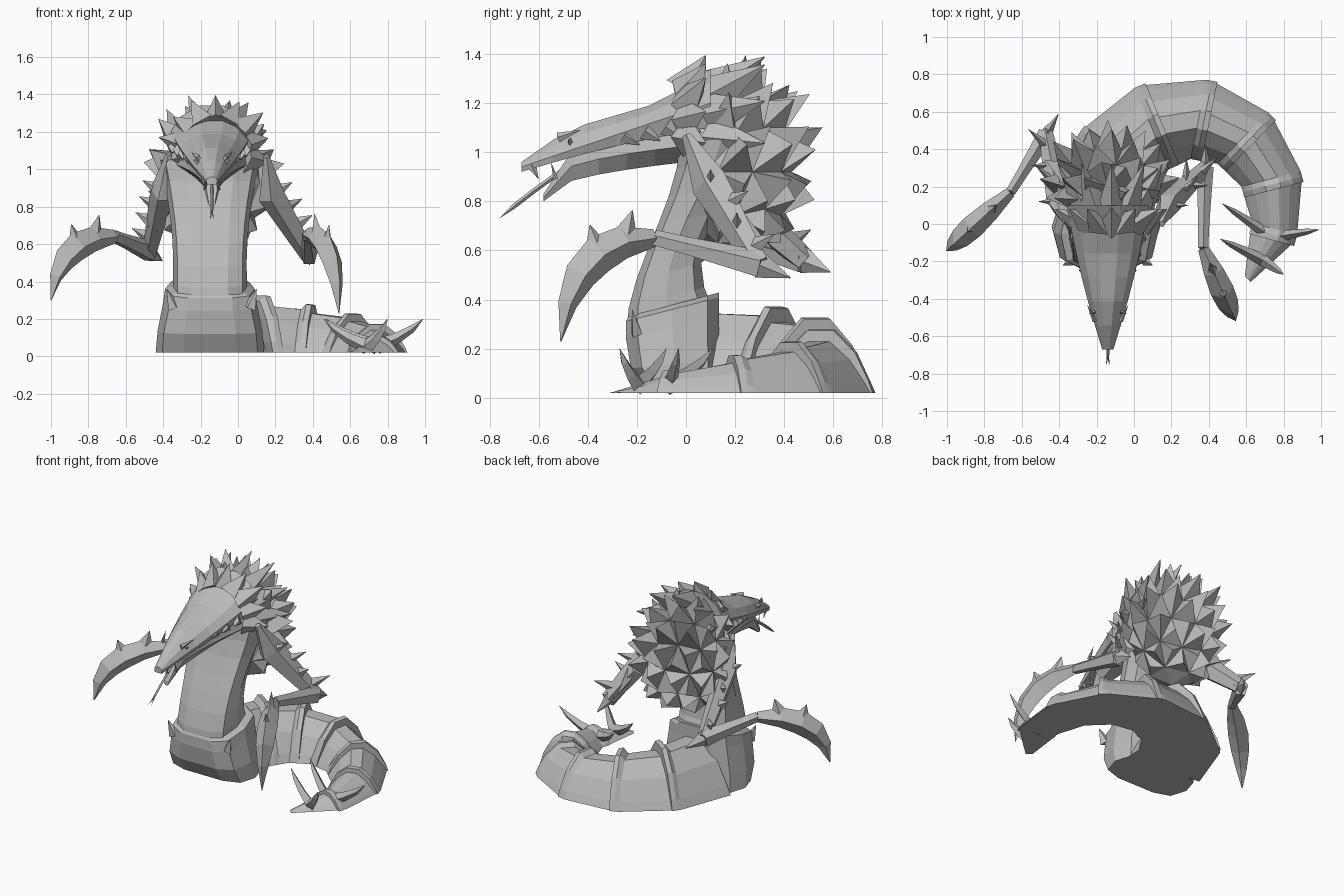
import bpy, bmesh, math, random
from mathutils import Vector

random.seed(4)
if "Cube" in bpy.data.objects:
    bpy.data.objects.remove(bpy.data.objects["Cube"])

MIDDLE = -0.14  # centre of the body across x
UP = Vector((0, 0, 1))
BACK = Vector((0, 1, 0))

shade = 0.5
colour = (shade, shade, shade, 1)
grey = bpy.data.materials.new("stone_grey")
grey.use_nodes = True
grey.diffuse_color = colour
grey.node_tree.nodes["Principled BSDF"].inputs["Base Color"].default_value = colour


def finish(bm, name):
    bmesh.ops.recalc_face_normals(bm, faces=bm.faces)
    mesh = bpy.data.meshes.new(name)
    bm.to_mesh(mesh)
    bm.free()
    mesh.materials.append(grey)
    bpy.context.collection.objects.link(bpy.data.objects.new(name, mesh))


def mix(start, end, t):
    return start + (end - start) * t


def steps(count):
    return [i / (count - 1) for i in range(count)]


def add_loft(bm, rings):
    rows = [[bm.verts.new(point) for point in ring] for ring in rings]
    for row, following in zip(rows, rows[1:]):
        for i in range(len(row)):
            bm.faces.new((row[i - 1], row[i], following[i], following[i - 1]))
    bm.faces.new(rows[0])
    bm.faces.new(rows[-1])


def across(direction):
    """Two unit vectors at right angles to a direction."""
    side = direction.cross(UP).normalized()
    return side, side.cross(direction).normalized()


def add_limb(bm, path, radii, sides=5, flat=0.8):
    rings = []
    for i, (point, radius) in enumerate(zip(path, radii)):
        ahead, behind = path[min(i + 1, len(path) - 1)], path[max(i - 1, 0)]
        side, rise = across((ahead - behind).normalized())
        angles = [math.tau * k / sides for k in range(sides)]
        rings.append([point + radius * (rise * math.cos(a) + side * flat * math.sin(a)) for a in angles])
    add_loft(bm, rings)


def add_spike(bm, base, tip, radius, flat=0.6):
    add_limb(bm, [Vector(base), Vector(tip)], [radius, radius / 40], 4, flat)


def bend(start, control, end, count):
    """Points along a simple curve."""
    return [mix(mix(start, control, t), mix(control, end, t), t) for t in steps(count)]


def trunk_ring(z, front, back, half, lean=0.0):
    """Rounded box, its flat side to the chest; lean lifts the back."""
    ring = []
    for k in range(10):
        a = math.tau * (k + 0.5) / 10
        u, v = [math.copysign(abs(c) ** 0.6, c) for c in (math.sin(a), -math.cos(a))]
        depth = (v + 1) / 2
        ring.append(Vector((MIDDLE - 0.01 + u * half, mix(front, back, depth), z + lean * depth)))
    return ring


# Upright trunk, curving back and widening to the shoulders
bm = bmesh.new()
rings = []
for t in steps(8):
    swing = t * t * (3 - 2 * t)
    waist = math.sin(math.pi * t)
    front = mix(-0.25, -0.03, swing)
    back = mix(0.12, 0.32, swing) - 0.12 * waist
    rings.append(trunk_ring(mix(0.25, 1.05, t), front, back, mix(0.2, 0.27, t) - 0.03 * waist, 0.1 * (1 - t)))
add_loft(bm, rings)
finish(bm, "trunk")

# Chest block, undercut at the front, with a sloping collar and pointed corners
bm = bmesh.new()
add_loft(bm, [trunk_ring(z, front, 0.14, half, lean) for z, front, half, lean in (
    (0.02, -0.17, 0.29, 0), (0.12, -0.23, 0.28, 0.03), (0.24, -0.25, 0.25, 0.1),
    (0.31, -0.25, 0.24, 0.1), (0.33, -0.24, 0.2, 0.1))])
for s in (-1, 1):
    add_spike(bm, (MIDDLE + 0.2 * s, -0.2, 0.26), (MIDDLE + 0.24 * s, -0.22, 0.36), 0.04)
finish(bm, "chest_block")


# Coiled tail: flared segments along an ellipse, flat beneath
def tail_point(t):
    angle = math.radians(mix(175, -48, t))
    return Vector((0.3 + 0.46 * math.cos(angle), 0.07 + 0.49 * math.sin(angle), 0))


def tail_ring(t, flare=1.0, shift=0.0):
    along = (tail_point(t + 0.01) - tail_point(t - 0.01)).normalized()
    side, rise = across(along)
    left = max(1 - t, 0.002)
    ring = []
    for k in steps(8):
        u, v = -math.cos(math.pi * k), math.sin(math.pi * k) ** 2
        wide = u * 0.27 * left ** 0.4 * mix(1, flare, v)
        high = 0.02 + 0.37 * left ** 0.75 * v * flare
        ring.append(tail_point(t) + along * shift + side * wide + rise * high)
    return ring


bm = bmesh.new()
stations = steps(8)
for start, end in zip(stations, stations[1:]):
    rings = [tail_ring(start, 0.92, -0.01)]
    if end < 1:
        rings += [tail_ring(end, 1, -0.04), tail_ring(end, 1.12, -0.01), tail_ring(end, 1.1, 0.02)]
    else:
        rings.append(tail_ring(end))
    add_loft(bm, rings)
finish(bm, "tail_segments")

# Hooked thorns on both sides of the tail end
bm = bmesh.new()
for root, outer, inner in ((0.86, (0.99, -0.03, 0.2), (0.47, 0.11, 0.2)),
                           (0.93, (0.8, -0.27, 0.2), (0.46, -0.08, 0.2))):
    for tip in (Vector(outer), Vector(inner)):
        base = tail_point(root) + 0.05 * UP
        knee = mix(base, tip, 0.7) - 0.04 * UP
        add_limb(bm, bend(base, knee, tip, 4), [0.04, 0.03, 0.02, 0.001], 4)
finish(bm, "tail_thorns")

# Spiny hump: every rear face is drawn out into a thorn
bm = bmesh.new()
bmesh.ops.create_icosphere(bm, subdivisions=2, radius=1)
for vert in bm.verts:
    x, y, z = vert.co
    vert.co = (MIDDLE + 0.27 * x, 0.2 + 0.23 * y, 0.92 + 0.34 * z)
bm.normal_update()
for face in [f for f in bm.faces if f.normal.y > -0.35 and f.normal.z > -0.75]:
    normal, centre = face.normal.copy(), face.calc_center_median()
    high = max(0, min(1, 2 * (centre.z - 0.6)))
    length = mix(0.06, 0.16, high) * random.uniform(0.8, 1.2)
    tip = bmesh.ops.poke(bm, faces=[face])["verts"][0]
    tip.co = centre + (normal + 0.35 * BACK + 0.45 * high * UP).normalized() * length
finish(bm, "spiny_hump")

# Skull: a long wedge widening towards the crest
bm = bmesh.new()
rings = []
for t in steps(7):
    bulge = 0.03 * math.sin(math.pi * t)
    top = mix(0.96, 1.34, t) + 0.03 * math.sin(math.tau * t)
    side, bottom = mix(0.94, 1.2, t), mix(0.92, 1.1, t) + bulge / 2
    half = mix(0.03, 0.22, t) + bulge / 2
    profile = [(0.3, top), (0.75, mix(side, top, 0.6)), (1, side), (0.85, bottom)]
    profile += [(-u, z) for u, z in reversed(profile)]
    rings.append([Vector((MIDDLE + u * half, mix(-0.67, 0.1, t), z)) for u, z in profile])
add_loft(bm, rings)
finish(bm, "skull")

# Lower jaw, closing on the skull and running back into the throat
bm = bmesh.new()
rings = []
for t in steps(7):
    top, bottom, half = 0.83 + 0.27 * t ** 0.25, 0.8 + 0.17 * t ** 0.4, mix(0.02, 0.22, t)
    profile = [(0.5, bottom), (1, mix(bottom, top, 0.5)), (0.9, top)]
    profile += [(-u, z) for u, z in reversed(profile)]
    rings.append([Vector((MIDDLE + u * half, mix(-0.58, 0.1, t), z)) for u, z in profile])
add_loft(bm, rings)
finish(bm, "lower_jaw")

# Fangs, brow horns, eyes and ragged cheeks
bm = bmesh.new()
for s in (-1, 1):
    def place(x, y, z):
        return Vector((MIDDLE + s * x, y, z))
    add_spike(bm, place(0.03, -0.63, 0.95), place(0.03, -0.6, 0.89), 0.02)
    add_spike(bm, place(0.04, -0.53, 0.89), place(0.04, -0.55, 0.96), 0.01)
    add_spike(bm, place(0.07, -0.52, 1.06), place(0.11, -0.43, 1.09), 0.02)
    add_spike(bm, place(0.07, -0.47, 1.04), place(0.1, -0.48, 1.05), 0.02)
    for t in steps(4):
        root = place(mix(0.13, 0.21, t), mix(-0.25, 0, t), mix(1.07, 1.12, t))
        add_spike(bm, root, root + 0.06 * BACK - 0.04 * UP, 0.04)
finish(bm, "face_details")

# Forked tongue
bm = bmesh.new()
root, fork = Vector((MIDDLE, -0.45, 0.96)), Vector((MIDDLE, -0.7, 0.78))
add_limb(bm, bend(root, mix(root, fork, 0.5) + 0.01 * UP, fork, 4), [0.01] * 4, 4)
for s in (-1, 1):
    add_spike(bm, fork, fork + Vector((0.01 * s, -0.06, -0.05)), 0.01)
finish(bm, "tongue")

# Crest of blades behind the skull, in two rows
bm = bmesh.new()
for count, y, sweep in ((9, 0.0, 0.08), (7, 0.1, 0.22)):
    centre = Vector((MIDDLE + 0.02, y, 1.09))
    for t in steps(count):
        angle = math.radians(mix(-100, 100, t))
        out = Vector((math.sin(angle), 0, math.cos(angle)))
        tip = centre + out * random.uniform(0.28, 0.33) + BACK * sweep
        add_spike(bm, centre + out * 0.16, tip, 0.09, 0.8)
finish(bm, "neck_crest")


# Arms: thorny upper arm, forearm and a hooked blade for a hand
def build_arm(name, outward, shoulder, elbow, wrist, claw):
    bm = bmesh.new()
    shoulder, elbow, wrist, claw = [Vector(p) for p in (shoulder, elbow, wrist, claw)]
    peak = shoulder + Vector((-outward * 0.03, -0.1, 0.2))
    add_limb(bm, [peak, shoulder, elbow], [0.02, 0.085, 0.05])
    add_limb(bm, [mix(elbow, wrist, t) for t in steps(4)], [0.06, 0.05, 0.04, 0.035])
    # elbow spur and the web behind the arm
    add_spike(bm, elbow, elbow + (elbow - wrist).normalized() * 0.13 - 0.02 * UP, 0.055)
    web = mix(shoulder, elbow, 0.5)
    add_spike(bm, web, web + 0.15 * BACK - 0.1 * UP, 0.06)
    # hand
    control = mix(wrist, claw, 0.9)
    control.z = wrist.z
    hand = bend(wrist, control, claw, 6)
    add_limb(bm, hand, [0.08 * math.sin(math.pi * mix(0.15, 0.99, t)) for t in steps(6)], 4, 0.8)
    forward = (control - wrist).normalized()
    add_spike(bm, hand[1], hand[1] + 0.13 * UP - 0.04 * forward, 0.07, 0.5)
    add_spike(bm, hand[2], hand[2] + 0.12 * UP + 0.04 * forward, 0.07, 0.5)
    # thorns down the outside
    for i, t in enumerate(steps(4)):
        root = mix(shoulder, elbow, t * 0.8)
        add_spike(bm, root, root + Vector((outward * 0.11, 0.1 * (i % 2), 0.06)), 0.05)
    finish(bm, name)


build_arm("left_arm", 1, (0.18, 0.1, 0.87), (0.38, 0.3, 0.54), (0.37, -0.13, 0.65), (0.54, -0.51, 0.23))
build_arm("right_arm", -1, (-0.4, 0.12, 0.88), (-0.47, 0.48, 0.56), (-0.66, 0.17, 0.64), (-1, -0.14, 0.3))
